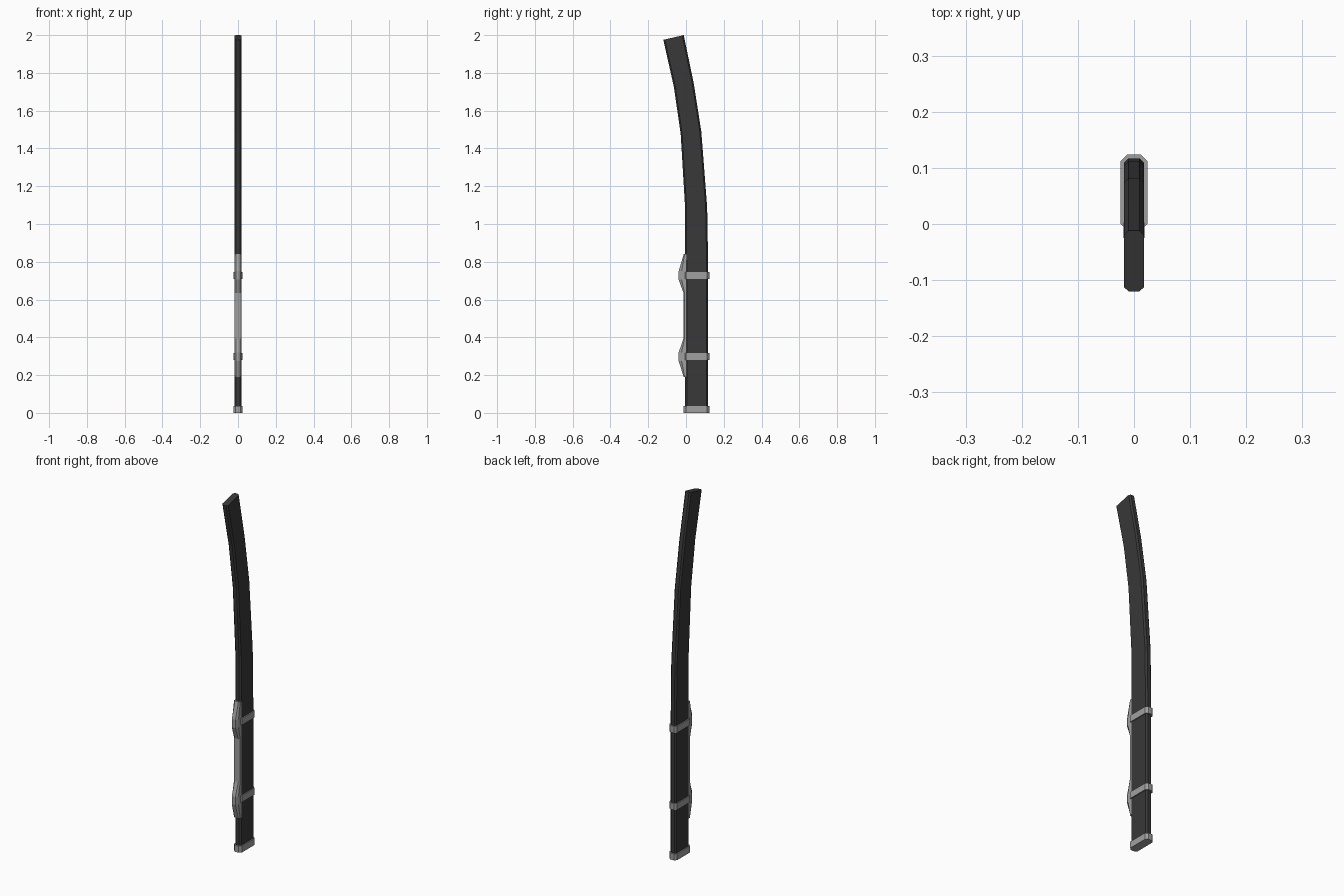
import bpy

if "Cube" in bpy.data.objects:
    bpy.data.objects.remove(bpy.data.objects["Cube"])


def loft(name, sections, color):
    """Skin equal-length closed rings of points and cap both ends."""
    n = len(sections[0])
    verts = [p for s in sections for p in s]
    faces = []
    for i in range(len(sections) - 1):
        for j in range(n):
            k = (j + 1) % n
            faces.append((i * n + j, i * n + k, (i + 1) * n + k, (i + 1) * n + j))
    faces.append(tuple(reversed(range(n))))
    faces.append(tuple(range(len(verts) - n, len(verts))))
    mesh = bpy.data.meshes.new(name)
    mesh.from_pydata(verts, [], faces)
    mesh.materials.append(color)
    obj = bpy.data.objects.new(name, mesh)
    bpy.context.collection.objects.link(obj)
    return obj


def octagon(front, back, half_w, cx, cy):
    """Chamfered rectangle between a front (y, z) and a back (y, z) point."""
    length = ((back[0] - front[0]) ** 2 + (back[1] - front[1]) ** 2) ** 0.5
    t = cy / length
    outline = [(half_w - cx, 0), (half_w, t), (half_w, 1 - t), (half_w - cx, 1)]
    outline += [(-x, f) for x, f in reversed(outline)]
    return [(x, front[0] + (back[0] - front[0]) * f,
             front[1] + (back[1] - front[1]) * f) for x, f in outline]


def material(name, value):
    m = bpy.data.materials.new(name)
    m.diffuse_color = (value, value, value, 1)
    m.use_nodes = True
    m.node_tree.nodes["Principled BSDF"].inputs["Base Color"].default_value = m.diffuse_color
    return m


dark = material("dark_lacquer", 0.04)
metal = material("grey_metal", 0.35)

# Curved scabbard body: front and back edge points going up
edges = [((-0.004, 0.004), (0.117, 0.004)),
         ((-0.004, 0.80), (0.117, 0.80)),
         ((-0.005, 1.09), (0.112, 1.09)),
         ((-0.028, 1.475), (0.081, 1.49)),
         ((-0.064, 1.725), (0.041, 1.745)),
         ((-0.120, 1.975), (-0.012, 2.0))]
loft("scabbard_body", [octagon(f, b, 0.018, 0.008, 0.008) for f, b in edges], dark)

# Metal bands around the body
for name, z0, z1 in (("end_band", 0, 0.036), ("lower_band", 0.28, 0.316),
                     ("upper_band", 0.71, 0.747)):
    loft(name, [octagon((-0.012, z), (0.124, z), 0.024, 0.012, 0.012)
                for z in (z0, z1)], metal)

# Front mounting strip with two raised humps, chamfered toward the front
strip = [(0.19, -0.012), (0.275, -0.039), (0.32, -0.039), (0.395, -0.013),
         (0.635, -0.013), (0.705, -0.039), (0.75, -0.039), (0.84, -0.012)]
loft("mounting_strip", [[(-0.011, y, z), (0.011, y, z), (0.019, y * 0.6, z),
                         (0.019, 0.003, z), (-0.019, 0.003, z), (-0.019, y * 0.6, z)]
                        for z, y in strip], metal)
